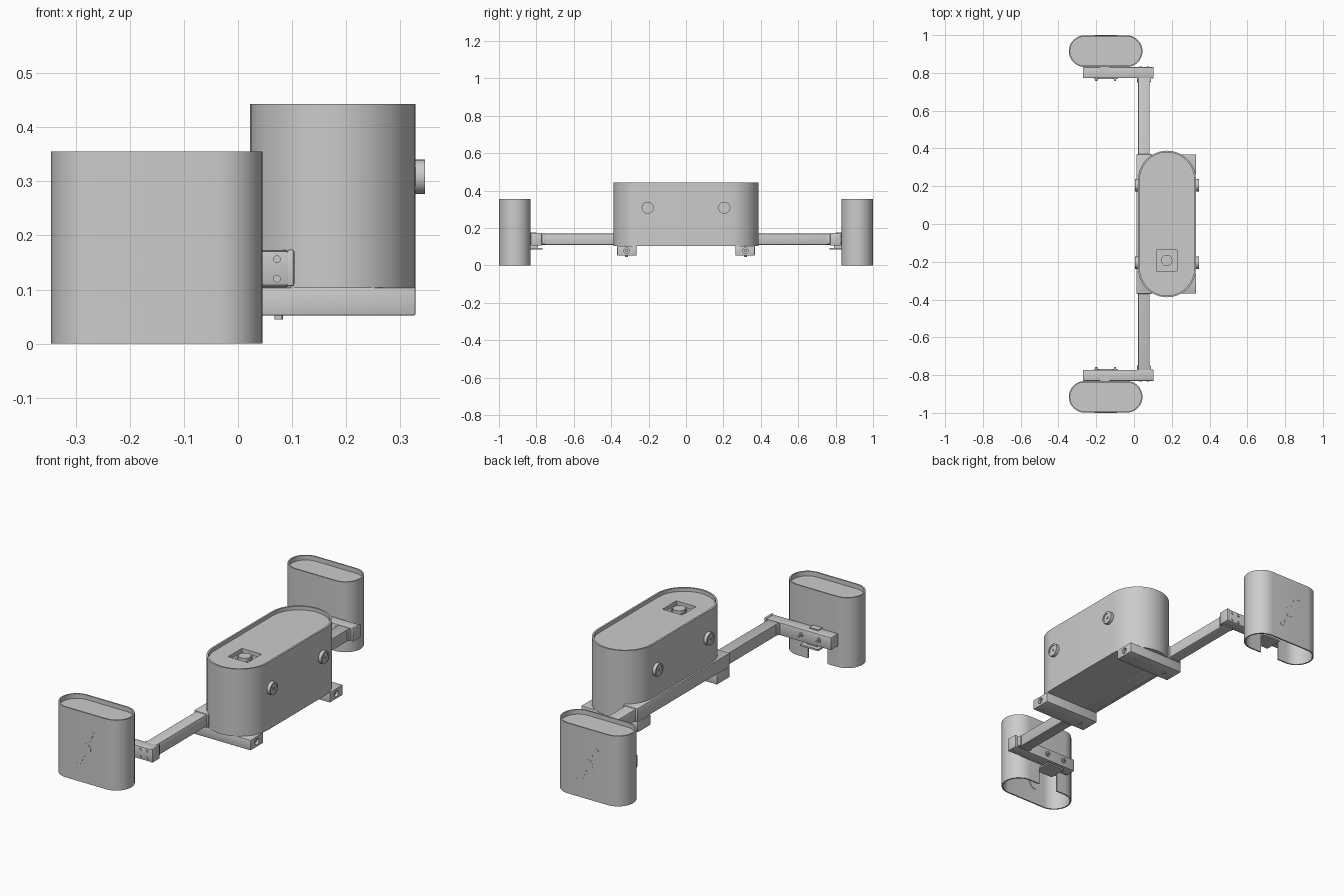
import bpy, bmesh, math
from mathutils import Vector

if "Cube" in bpy.data.objects:
    bpy.data.objects.remove(bpy.data.objects["Cube"])


def finish(name, bm, angle=30):
    bmesh.ops.recalc_face_normals(bm, faces=bm.faces)
    me = bpy.data.meshes.new(name)
    bm.to_mesh(me)
    bm.free()
    smooth(me, angle)
    ob = bpy.data.objects.new(name, me)
    bpy.context.collection.objects.link(ob)
    return ob


def smooth(me, angle=30):
    for p in me.polygons:
        p.use_smooth = True
    me.set_sharp_from_angle(angle=math.radians(angle))


def place(u, v, w, axis):
    return {'x': (w, u, v), 'y': (u, w, v), 'z': (u, v, w)}[axis]


def prism(name, outline, a, b, axis='z', inner=None):
    """Extrude an outline along an axis; with an inner outline it becomes a tube."""
    bm = bmesh.new()
    loops = [[bm.verts.new(place(u, v, w, axis)) for u, v in o]
             for o in ([outline, inner] if inner else [outline]) for w in (a, b)]
    n = len(outline)
    pairs = [(0, 1)]
    if inner:
        pairs += [(2, 3), (0, 2), (1, 3)]
    else:
        bm.faces.new(loops[0])
        bm.faces.new(loops[1])
    for p, q in pairs:
        for i in range(n):
            j = (i + 1) % n
            bm.faces.new((loops[p][i], loops[p][j], loops[q][j], loops[q][i]))
    return finish(name, bm)


def box(name, x0, x1, y0, y1, z0, z1, bevel=0.0):
    bm = bmesh.new()
    bmesh.ops.create_cube(bm, size=1)
    for v in bm.verts:
        v.co = ((x0 + x1) / 2 + v.co.x * (x1 - x0), (y0 + y1) / 2 + v.co.y * (y1 - y0),
                (z0 + z1) / 2 + v.co.z * (z1 - z0))
    if bevel:
        bmesh.ops.bevel(bm, geom=bm.edges[:], offset=bevel, segments=2, profile=0.5, affect='EDGES')
    return finish(name, bm)


def circle(u, v, r, n=28):
    return [(u + r * math.cos(2 * math.pi * i / n), v + r * math.sin(2 * math.pi * i / n))
            for i in range(n)]


def stadium(cx, cy, hx, hy, n=20):
    r = min(hx, hy)
    pts = []
    for k in range(2):
        for i in range(n + 1):
            t = math.pi * (k + i / n) - (math.pi / 2 if hx > hy else 0)
            side = 1 if k == 0 else -1
            ox, oy = (side * (hx - r), 0) if hx > hy else (0, side * (hy - r))
            pts.append((cx + ox + r * math.cos(t), cy + oy + r * math.sin(t)))
    return pts


def cut(ob, *cutters):
    for c in cutters:
        m = ob.modifiers.new("cut", 'BOOLEAN')
        m.object, m.solver = c, 'EXACT'
    me = bpy.data.meshes.new_from_object(ob.evaluated_get(bpy.context.evaluated_depsgraph_get()))
    ob.modifiers.clear()
    ob.data = me
    smooth(me)
    for c in cutters:
        bpy.data.objects.remove(c)


# Central tank: wall, recessed lid with a square pit, floor
CX = 0.175
prism("tank_wall", stadium(CX, 0, 0.153, 0.388), 0.103, 0.443,
      inner=stadium(CX, 0, 0.144, 0.379))
lid = prism("tank_lid", stadium(CX, 0, 0.145, 0.38), 0.395, 0.425)
cut(lid, box("pit_cutter", 0.118, 0.228, -0.248, -0.138, 0.405, 0.5))
prism("tank_floor", stadium(CX, 0, 0.145, 0.38), 0.105, 0.115)
prism("pit_ring", circle(0.173, -0.193, 0.044), 0.404, 0.411, inner=circle(0.173, -0.193, 0.036))
prism("pit_button", circle(0.173, -0.193, 0.03), 0.404, 0.424)

# Round ports on both long sides of the tank
for x0, x1 in ((0.322, 0.345), (0.028, 0.005)):
    for y in (-0.205, 0.205):
        prism("side_port", circle(y, 0.308, 0.032), x0, x1, 'x', inner=circle(y, 0.308, 0.024))
        prism("port_plug", circle(y, 0.308, 0.025), x0, x1 - 0.004 * (1 if x1 > x0 else -1), 'x')
        prism("port_pin", circle(y, 0.308, 0.006, 12), x0, x1, 'x')

# Cross beam and the wider sleeve under the tank
box("cross_beam", 0.022, 0.083, -0.775, 0.775, 0.109, 0.169, 0.004)
box("beam_sleeve", 0.013, 0.092, -0.37, 0.37, 0.104, 0.173, 0.004)

# Crank-shaped inlay half-path, relative to the pod face centre
PATH = [Vector(p) for p in ((0.006, 0.016), (0.030, 0.072), (0.035, 0.081), (0.044, 0.087), (0.059, 0.088))]


def ribbon(path, half):
    left, right = [], []
    for i, p in enumerate(path):
        d = (path[min(i + 1, len(path) - 1)] - path[max(i - 1, 0)]).normalized()
        off = Vector((-d.y, d.x)) * half
        left.append(p + off)
        right.append(p - off)
    return left + right[::-1]


PX = -0.15
for s in (-1, 1):
    # Foot block under the tank with a bored front end
    a, b = sorted((s * 0.265, s * 0.368))
    foot = box("foot_block", 0.012, 0.328, a, b, 0.052, 0.104, 0.003)
    cut(foot, prism("bore_cutter", circle(s * 0.317, 0.078, 0.015), 0.295, 0.35, 'x'))
    prism("foot_bore_screw", circle(s * 0.317, 0.078, 0.008, 12), 0.29, 0.32, 'x')
    prism("foot_bolt", circle(0.075, s * 0.317, 0.008, 12), 0.045, 0.055)

    # Arm running back from the beam end, with its end cap
    a, b = sorted((s * 0.772, s * 0.83))
    box("side_arm", -0.27, 0.095, a, b, 0.107, 0.171, 0.004)
    box("arm_cap", 0.091, 0.104, a - 0.001, b + 0.001, 0.106, 0.174, 0.004)
    box("arm_collar", 0.015, 0.09, *sorted((s * 0.75, s * 0.775)), 0.112, 0.166, 0.003)
    for x in (0.035, 0.072):
        for z in (0.12, 0.156):
            prism("arm_bolt", circle(x, z, 0.007, 12), s * 0.82, s * 0.834, 'y')
    for x in (-0.2, -0.1):
        prism("arm_stud", circle(x, 0.14, 0.006, 12), s * 0.757, s * 0.78, 'y')
        prism("stud_washer", circle(x, 0.14, 0.013, 16), s * 0.767, s * 0.775, 'y')

    # Clip plate under the arm and the bracket into the pod
    box("clip_plate", -0.2, -0.1, *sorted((s * 0.768, s * 0.86)), 0.086, 0.094)
    box("clip_post", -0.18, -0.12, *sorted((s * 0.79, s * 0.832)), 0.09, 0.11)
    box("pod_bracket", -0.18, -0.13, *sorted((s * 0.8, s * 0.84)), 0.13, 0.176)

    # End pod: open-bottomed shell with recessed lid and a notch on the inner side
    py = s * 0.915
    shell = prism("pod_shell", stadium(PX, py, 0.195, 0.084), 0, 0.355,
                  inner=stadium(PX, py, 0.188, 0.077))
    cut(shell, box("notch_cutter", -0.21, -0.1, *sorted((s * 0.8, s * 0.87)), -0.1, 0.086))
    prism("pod_lid", stadium(PX, py, 0.189, 0.078), 0.32, 0.332)

    # Flush crank inlay on the outer face, turned half round on the far pod
    inlay = (s * 0.99, s * 1.0)
    prism("inlay_disc", circle(PX, 0.173, 0.027), *inlay, 'y')
    for k in (1, -1):
        pts = [(PX - s * k * p.x, 0.173 + k * p.y) for p in ribbon(PATH, 0.0055)]
        prism("inlay_crank", pts, *inlay, 'y')
